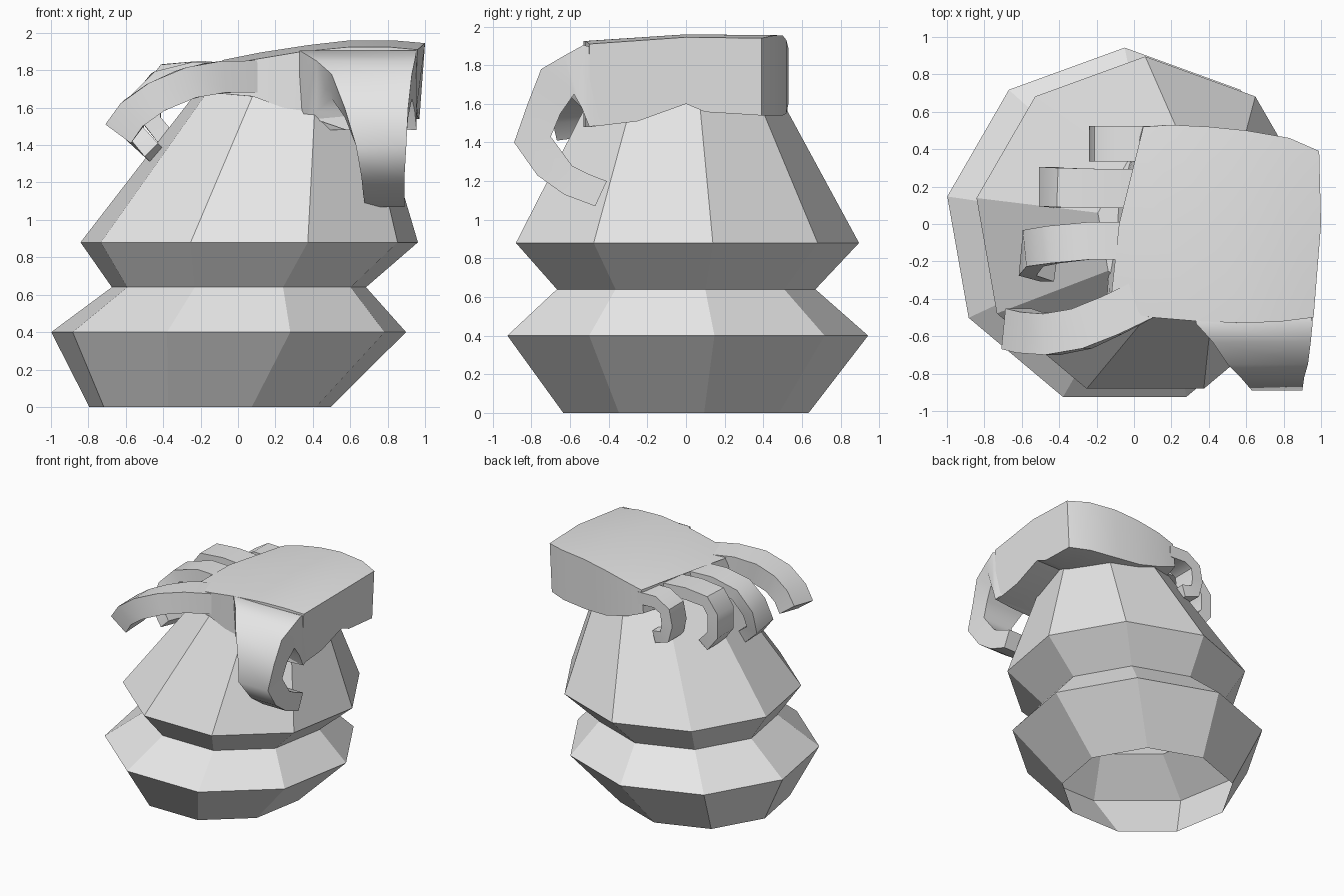
import bpy, bmesh, math
from mathutils import Vector

grey = bpy.data.materials.new("plain_grey")
grey.diffuse_color = (0.8, 0.8, 0.8, 1)


def loft(name, rings, smooth=None, open_start=False):
    """Skin a list of equal rings and cap the ends."""
    bm = bmesh.new()
    loops = [[bm.verts.new(p) for p in r] for r in rings]
    n = len(loops[0])
    for a, b in zip(loops, loops[1:]):
        for i in range(n):
            j = (i + 1) % n
            bm.faces.new((a[i], a[j], b[j], b[i]))
    if not open_start:
        bm.faces.new(loops[0][::-1])
    bm.faces.new(loops[-1])
    bmesh.ops.recalc_face_normals(bm, faces=bm.faces)
    me = bpy.data.meshes.new(name)
    bm.to_mesh(me)
    bm.free()
    me.materials.append(grey)
    ob = bpy.data.objects.new(name, me)
    bpy.context.collection.objects.link(ob)
    if smooth:
        bpy.ops.object.select_all(action='DESELECT')
        ob.select_set(True)
        bpy.context.view_layer.objects.active = ob
        bpy.ops.object.shade_smooth_by_angle(angle=math.radians(smooth))
    return ob


# Nine-sided hollow pedestal, leaning slightly: (centre x, radius, z)
def nonagon(cx, r, z):
    return [(cx + r * math.cos(math.radians(10 + 40 * k)),
             -0.02 + r * math.sin(math.radians(10 + 40 * k)), z) for k in range(9)]


loft("pedestal", [nonagon(*p) for p in [
    (-0.15, 0.655, 0), (-0.05, 0.963, 0.4), (0.005, 0.69, 0.64),
    (0.06, 0.916, 0.88), (0.26, 0.46, 1.72)]], open_start=True)

# Palm: x at back/middle/front, y back/front, underside z back/middle/front, top z
palm = [
    (0.05, -0.08, -0.13, 0.52, -0.46, 1.66, 1.68, 1.68, 1.845),
    (0.20, 0.12, 0.10, 0.53, -0.50, 1.60, 1.65, 1.66, 1.885),
    (0.40, 0.38, 0.34, 0.52, -0.52, 1.55, 1.61, 1.57, 1.925),
    (0.60, 0.60, 0.60, 0.50, -0.53, 1.54, 1.60, 1.48, 1.95),
    (0.83, 0.83, 0.80, 0.46, -0.52, 1.54, 1.60, 1.48, 1.95),
    (0.99, 1.00, 0.96, 0.39, -0.50, 1.54, 1.60, 1.48, 1.935)]
rings = []
for xb, xm, xf, yb, yf, zb, zm, zf, zt in palm:
    rings.append([(xb, yb, zt + 0.005), (xm, 0.0, zt + 0.01),
                  (xf, yf, zt - 0.025), (xf - 0.02, yf, zf),
                  ((xm + xf) / 2 - 0.03, -0.25, zf * 0.75 + zm * 0.25),
                  (xm - 0.04, 0.0, zm),
                  (xm * 0.8 + xb * 0.2 - 0.04, 0.1, zb * 0.7 + zm * 0.3),
                  (xb - 0.02, yb, zb)])
loft("palm", rings, 30)


# Fingers: centre points with a width across and a thickness
def finger(name, pts, width, thick):
    pts = [Vector(p) for p in pts]
    rings = []
    for i, p in enumerate(pts):
        t = (pts[min(i + 1, len(pts) - 1)] - pts[max(i - 1, 0)]).normalized()
        side = t.cross(Vector((0, 1, 0))).normalized()
        across = side.cross(t).normalized() * width / 2
        up = side * thick / 2
        rings.append([p + across + up, p - across + up, p - across - up, p + across - up])
    loft(name, rings, 40)


finger("little_finger", [(0.08, 0.43, 1.78), (-0.08, 0.43, 1.785), (-0.17, 0.43, 1.73),
                         (-0.19, 0.43, 1.62), (-0.17, 0.43, 1.52), (-0.07, 0.42, 1.49)],
       0.19, 0.10)
finger("ring_finger", [(0.0, 0.19, 1.785), (-0.2, 0.19, 1.80), (-0.39, 0.195, 1.785),
                       (-0.46, 0.2, 1.69), (-0.46, 0.2, 1.53), (-0.37, 0.19, 1.42)],
       0.21, 0.10)
finger("middle_finger", [(0.0, -0.09, 1.785), (-0.24, -0.09, 1.795), (-0.43, -0.11, 1.745),
                         (-0.54, -0.13, 1.62), (-0.56, -0.18, 1.47), (-0.45, -0.21, 1.36)],
       0.20, 0.10)
finger("index_finger", [(0.06, -0.40, 1.765), (-0.12, -0.49, 1.76), (-0.28, -0.56, 1.725),
                        (-0.44, -0.59, 1.655), (-0.56, -0.58, 1.57), (-0.63, -0.56, 1.475)],
       0.22, 0.17)

# Thumb: outer y, z, inner y, z, then left and right x
thumb = [
    (-0.45, 1.88, -0.42, 1.50, 0.34, 0.94), (-0.53, 1.905, -0.50, 1.48, 0.33, 0.955),
    (-0.63, 1.85, -0.54, 1.58, 0.42, 0.945),
    (-0.75, 1.78, -0.58, 1.65, 0.50, 0.93), (-0.82, 1.60, -0.65, 1.55, 0.57, 0.91),
    (-0.89, 1.40, -0.70, 1.43, 0.63, 0.90), (-0.77, 1.23, -0.59, 1.28, 0.66, 0.89),
    (-0.63, 1.13, -0.50, 1.235, 0.67, 0.89), (-0.47, 1.07, -0.41, 1.20, 0.68, 0.89)]
loft("thumb", [[(a, yo, zo), (b, yo, zo), (b, yi, zi), (a, yi, zi)]
               for yo, zo, yi, zi, a, b in thumb], 62)
